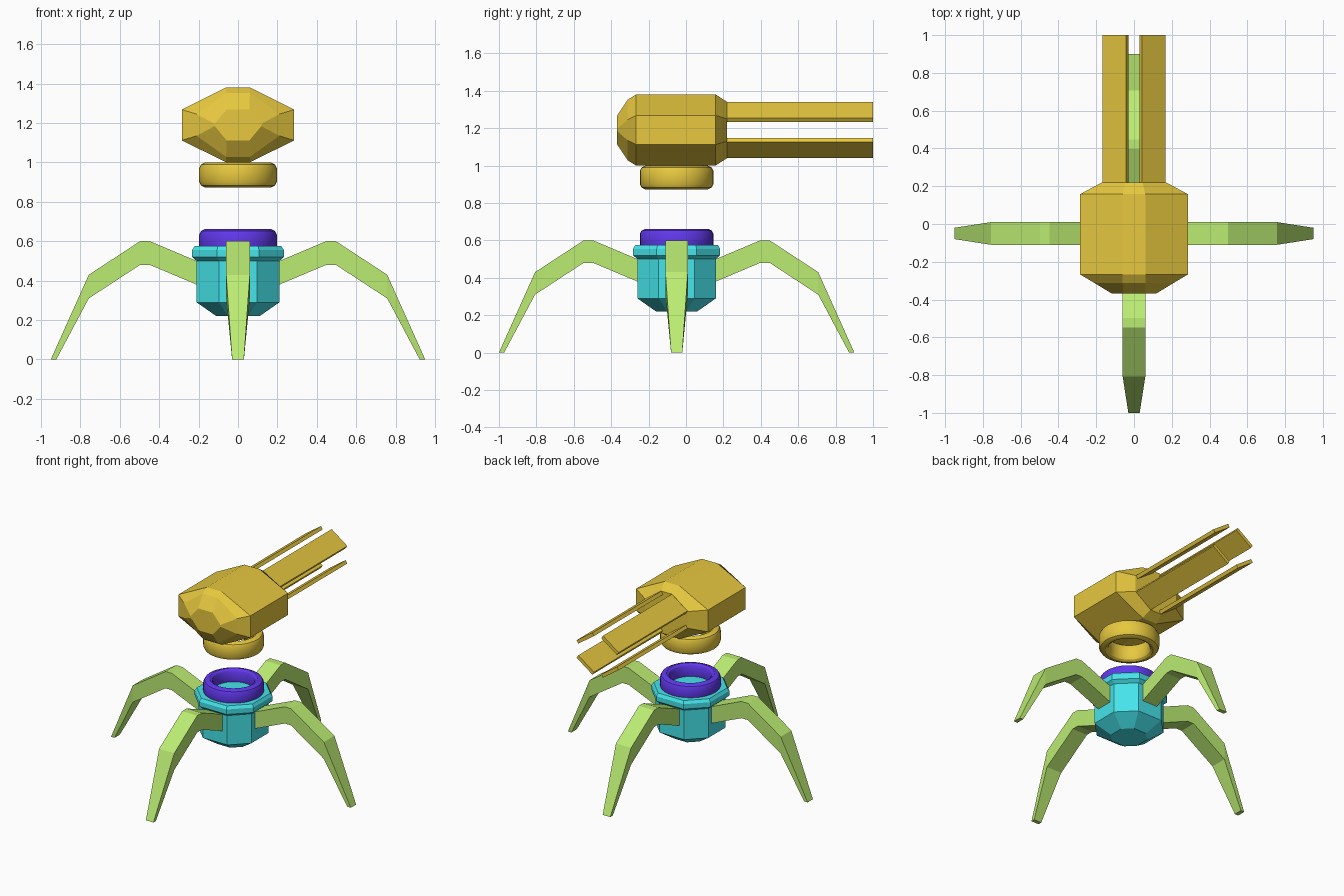
import bpy, bmesh
from math import cos, sin, pi, radians

if "Cube" in bpy.data.objects:
    bpy.data.objects.remove(bpy.data.objects["Cube"])

CY = -0.05  # y of the turning axis


def material(name, rgb):
    m = bpy.data.materials.new(name)
    m.diffuse_color = (*rgb, 1)
    m.use_nodes = True
    m.node_tree.nodes["Principled BSDF"].inputs["Base Color"].default_value = m.diffuse_color
    return m


ORANGE = material("orange", (0.80, 0.58, 0.05))
CYAN = material("cyan", (0.06, 0.78, 0.83))
BLUE = material("blue", (0.12, 0.04, 0.85))
GREEN = material("green", (0.50, 0.84, 0.17))


def loft(name, sections, mat, closed=False):
    """Skin a row of equal-length point loops; cap the ends or join them."""
    bm = bmesh.new()
    rows = [[bm.verts.new(p) for p in s] for s in sections]
    n = len(rows[0])
    pairs = list(zip(rows, rows[1:]))
    if closed:
        pairs.append((rows[-1], rows[0]))
    else:
        bm.faces.new(rows[0])
        bm.faces.new(rows[-1])
    for a, b in pairs:
        for i in range(n):
            j = (i + 1) % n
            bm.faces.new((a[i], a[j], b[j], b[i]))
    bmesh.ops.recalc_face_normals(bm, faces=bm.faces)
    me = bpy.data.meshes.new(name)
    bm.to_mesh(me)
    bm.free()
    me.materials.append(mat)
    ob = bpy.data.objects.new(name, me)
    bpy.context.collection.objects.link(ob)
    return ob


# Eight-sided hull with a collar and tapered underside
def octagon(r, z):
    k = r * 0.46
    pts = [(r, -k), (r, k), (k, r), (-k, r), (-r, k), (-r, -k), (-k, -r), (k, -r)]
    return [(x, y + CY, z) for x, y in pts]


loft("hull", [octagon(r, z) for r, z in (
    (0.11, 0.22), (0.21, 0.29), (0.21, 0.50), (0.233, 0.52),
    (0.233, 0.555), (0.22, 0.575))], CYAN)


# Rounded turning rings
def ring(name, zc, mat):
    profile = [(0.197, -0.035), (0.197, 0.035), (0.188, 0.053), (0.168, 0.063),
               (0.155, 0.063), (0.14, 0.053), (0.132, 0.035), (0.132, -0.035),
               (0.14, -0.053), (0.155, -0.063), (0.168, -0.063), (0.188, -0.053)]
    rows = []
    for i in range(32):
        a = 2 * pi * i / 32
        rows.append([(r * cos(a), CY + r * sin(a), zc + z) for r, z in profile])
    ob = loft(name, rows, mat, closed=True)
    ob.data.shade_smooth()
    ob.data.set_sharp_from_angle(angle=radians(30))


ring("lower_ring", 0.599, BLUE)
ring("upper_ring", 0.936, ORANGE)

# Four bent legs: top point, bottom point (radius, height), half width
stations = [((0.17, 0.483), (0.17, 0.363), 0.06),
            ((0.447, 0.60), (0.447, 0.48), 0.06),
            ((0.497, 0.60), (0.497, 0.48), 0.06),
            ((0.757, 0.43), (0.757, 0.31), 0.06),
            ((0.95, 0.0), (0.922, 0.0), 0.03)]
for i, name in enumerate(("right_leg", "back_leg", "left_leg", "front_leg")):
    leg = loft(name, [[(t[0], -w, t[1]), (t[0], w, t[1]), (b[0], w, b[1]), (b[0], -w, b[1])]
                      for t, b, w in stations], GREEN)
    leg.location = (0, CY, 0)
    leg.rotation_euler = (0, 0, i * pi / 2)


# Faceted turret body, lofted along y
def turret_section(y, w, side, flat, top):
    half = [(w, -side), (w, side), (flat, top)]
    pts = half + [(-x, -z) for x, z in half]
    pts = [(w, -side), (w, side), (flat, top), (-flat, top),
           (-w, side), (-w, -side), (-flat, -top), (flat, -top)]
    return [(x, y, 1.19 + z) for x, z in pts]


loft("turret", [turret_section(*s) for s in (
    (-0.368, 0.118, 0.006, 0.058, 0.078), (-0.312, 0.21, 0.055, 0.06, 0.162),
    (-0.267, 0.285, 0.078, 0.06, 0.19), (0.158, 0.285, 0.078, 0.06, 0.19),
    (0.22, 0.17, 0.06, 0.045, 0.15))], ORANGE)

# Four slanted barrel plates, mirrored left-right and up-down
plate = [(0.042, 0.15), (0.166, 0.063), (0.153, 0.042), (0.029, 0.129)]
for sx, side in ((1, "right"), (-1, "left")):
    for sz, level in ((1, "upper"), (-1, "lower")):
        loft(f"{level}_{side}_barrel_plate",
             [[(sx * x, y, 1.19 + sz * z) for x, z in plate] for y in (0.20, 1.0)], ORANGE)
